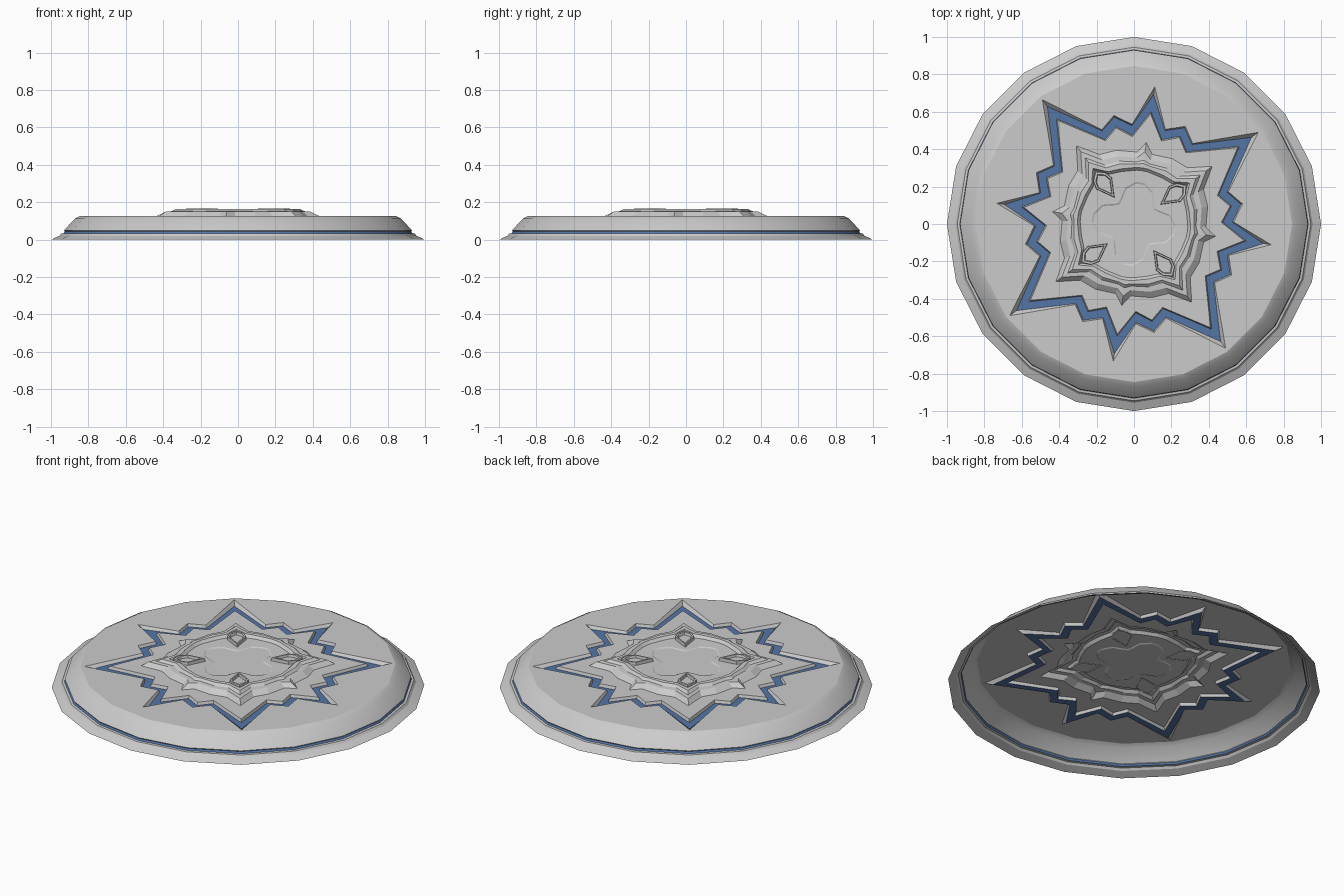
import bpy, bmesh
from math import radians, cos, sin, pi

if "Cube" in bpy.data.objects:
    bpy.data.objects.remove(bpy.data.objects["Cube"])

TILT = 36.4                      # world angle of the first long point
BLUE = bpy.data.materials.new("blue")
BLUE.diffuse_color = (0.09, 0.18, 0.38, 1)
BLUE.use_nodes = True
BLUE.node_tree.nodes["Principled BSDF"].inputs["Base Color"].default_value = BLUE.diffuse_color


def polar(r, deg, z):
    a = radians(deg)
    return (r * cos(a), r * sin(a), z)


def ring(r, z):
    return [polar(r, i * 18, z) for i in range(20)]


def star(offs, rs, z):
    """Fourfold mirrored loop from one 45 degree sector (long point to short point)."""
    sector = list(zip(offs, rs))
    sector += [(90 - o, r) for o, r in sector[-2:0:-1]]
    return [polar(r, TILT + q * 90 + o, z) for q in range(4) for o, r in sector]


def build(name, loops, cap=False, fill=False, mat=None, smooth=False):
    """Bridge successive loops; cap closes the last one, fill joins two unlike loops."""
    bm = bmesh.new()
    rows = [[bm.verts.new(p) for p in lp] for lp in loops]
    if fill:
        edges = [bm.edges.new((r[i], r[(i + 1) % len(r)])) for r in rows for i in range(len(r))]
        bmesh.ops.triangle_fill(bm, edges=edges, use_beauty=True, use_dissolve=False)
    else:
        for a, b in zip(rows, rows[1:]):
            n = len(a)
            for i in range(n):
                j = (i + 1) % n
                bm.faces.new((a[i], a[j], b[j], b[i]))
        if cap:
            bm.faces.new(rows[-1])
    if fill:
        bm.normal_update()
        for f in bm.faces:
            if f.normal.z < 0:
                f.normal_flip()
    me = bpy.data.meshes.new(name)
    bm.to_mesh(me)
    bm.free()
    ob = bpy.data.objects.new(name, me)
    bpy.context.collection.objects.link(ob)
    if mat:
        me.materials.append(mat)
    if smooth:
        bpy.ops.object.select_all(action='DESELECT')
        ob.select_set(True)
        bpy.context.view_layer.objects.active = ob
        bpy.ops.object.shade_smooth_by_angle(angle=radians(25))
    return ob


# Stepped base rim, open underneath
build("base_flange", [ring(r, z) for r, z in
      [(1, 0), (.955, .02), (.945, .032), (.932, .034)]], smooth=True)
build("rim_stripe", [ring(.932, .034), ring(.926, .044)], mat=BLUE, smooth=True)
build("rim_wall", [ring(r, z) for r, z in
      [(.926, .044), (.93, .05), (.872, .112), (.845, .126)]], smooth=True)

# Star groove loops
S = [0, 17.5, 25.9, 35.3, 45]
s_out = star(S, [.826, .533, .590, .533, .742], .126)
s_blue_out = star(S, [.78, .526, .581, .526, .70], .11)
s_blue_in = star(S, [.70, .478, .53, .475, .607], .11)
s_in = star(S, [.688, .471, .522, .467, .595], .126)

# Raised centre loops
C = [0, 10, 23, 39, 45]
c_base = star(C, [.52, .415, .405, .385, .44], .126)

build("deck", [ring(.845, .126), s_out], fill=True)
build("groove_outer_wall", [s_out, s_blue_out])
build("star_inlay", [s_blue_out, s_blue_in], mat=BLUE)
build("groove_inner_wall", [s_blue_in, s_in])
build("inner_deck", [s_in, c_base], fill=True)

# Stepped emblem with sunken, lobed middle
build("emblem", [
    c_base,
    star(C, [.48, .382, .372, .355, .39], .15),
    star(C, [.44, .352, .346, .332, .345], .152),
    star(C, [.41, .335, .33, .32, .328], .165),
    star(C, [.37, .312, .303, .303, .303], .165),
    star(C, [.355, .297, .288, .288, .288], .15),
    star(C, [.14, .155, .20, .225, .225], .148),
    star(C, [.13, .145, .19, .215, .215], .144)], cap=True)


# Four hollow diamonds
def diamond(ang, s, z):
    a = radians(ang)
    pts = [(.35, 0), (.315, .04), (.27, .052), (.175, 0), (.27, -.052), (.315, -.04)]
    out = []
    for x, y in pts:
        x, y = .265 + (x - .265) * s, y * s
        out.append((x * cos(a) - y * sin(a), x * sin(a) + y * cos(a), z))
    return out


for q in range(4):
    build(f"diamond_{q + 1}", [diamond(TILT + q * 90, s, z) for s, z in
          [(1, .146), (.95, .167), (.77, .167), (.7, .153)]], cap=True)
